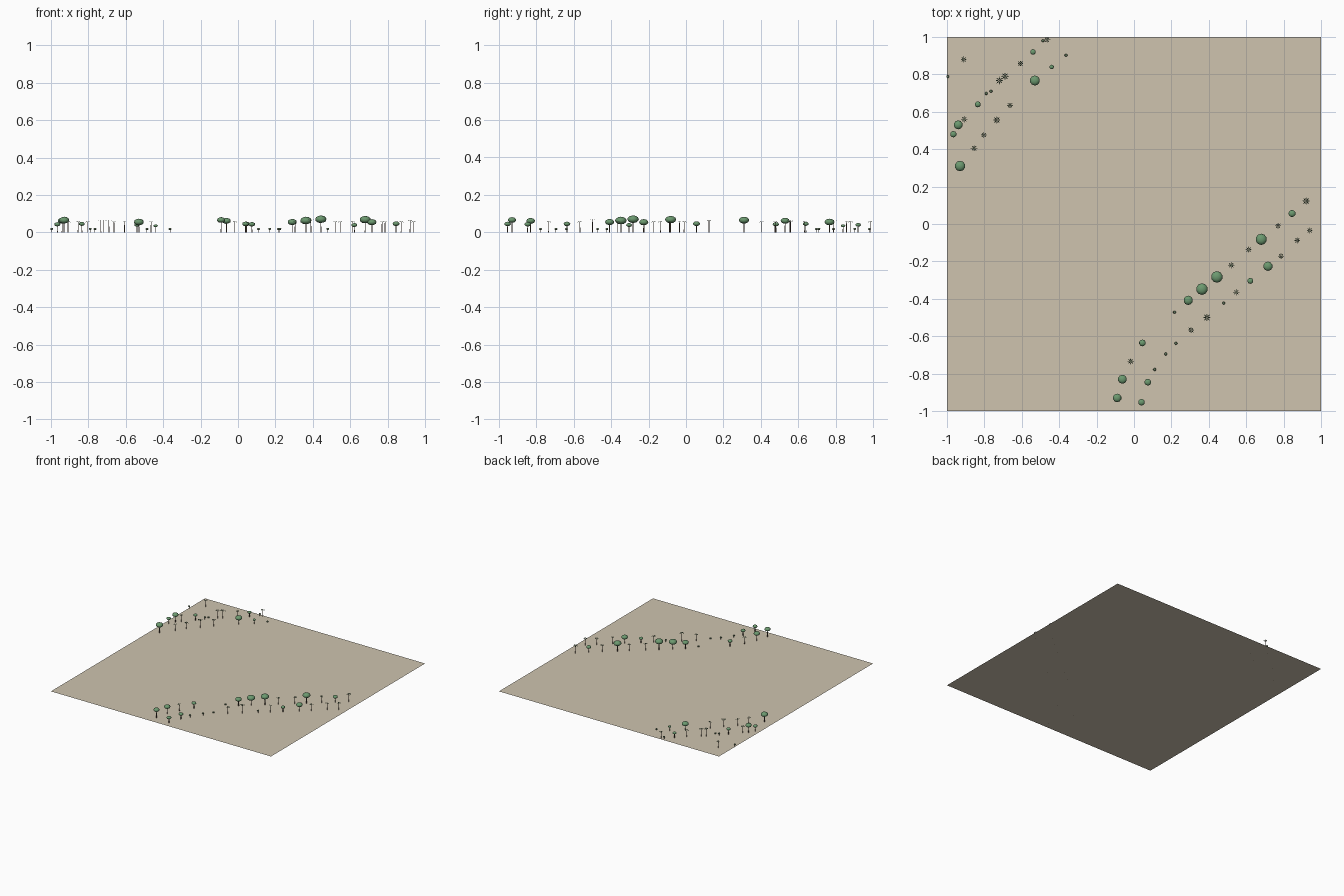
import bpy, bmesh, math
from mathutils import Matrix, Vector

if "Cube" in bpy.data.objects:
    bpy.data.objects.remove(bpy.data.objects["Cube"])

def material(name, col):
    m = bpy.data.materials.new(name)
    m.diffuse_color = (*col, 1)
    m.use_nodes = True
    m.node_tree.nodes["Principled BSDF"].inputs["Base Color"].default_value = m.diffuse_color
    return m

SAND = material("sand", (0.62, 0.55, 0.43))
LEAF = material("leaf", (0.15, 0.32, 0.16))
FROND = material("frond", (0.13, 0.2, 0.11))
BARK = material("bark", (0.16, 0.11, 0.08))

def finish(bm, name, mat, smooth=False):
    me = bpy.data.meshes.new(name)
    for f in bm.faces:
        f.smooth = smooth
    bm.to_mesh(me)
    bm.free()
    me.materials.append(mat)
    bpy.context.collection.objects.link(bpy.data.objects.new(name, me))

def trunk(bm, x, y, h, r):
    bmesh.ops.create_cone(bm, cap_ends=True, segments=6, radius1=r, radius2=r * 0.7,
                          depth=h, matrix=Matrix.Translation((x, y, h / 2)))

def crown(bm, x, y, z, r, flat):
    bmesh.ops.create_icosphere(bm, subdivisions=2, radius=r,
        matrix=Matrix.Translation((x, y, z)) @ Matrix.Diagonal((1, 1, flat, 1)))

def fronds(bm, x, y, z, r, count=8):
    # bent, pointed blades around the trunk top
    for i in range(count):
        a = math.tau * i / count
        d, s = Vector((math.cos(a), math.sin(a), 0)), Vector((-math.sin(a), math.cos(a), 0))
        c, up, w = Vector((x, y, z)), Vector((0, 0, 1)), r * 0.14
        mid = c + d * r * 0.55 + up * r * 0.1
        base, tip = bm.verts.new(c), bm.verts.new(c + d * r - up * r * 0.12)
        a1, a2 = bm.verts.new(mid + s * w), bm.verts.new(mid - s * w)
        bm.faces.new((base, a2, a1))
        bm.faces.new((a1, a2, tip))

# x, y, crown radius, crown height
TREES = [(-.54, .92, .015, .04), (-.44, .84, .012, .035), (-.53, .767, .027, .055),
         (-.835, .64, .016, .045), (-.94, .53, .024, .062), (-.966, .48, .017, .043),
         (-.93, .31, .028, .065), (.845, .056, .019, .046), (.68, -.082, .03, .068),
         (.716, -.226, .025, .054), (.622, -.304, .016, .039), (.443, -.283, .031, .07),
         (.363, -.348, .031, .063), (.29, -.408, .025, .055), (.045, -.636, .018, .045),
         (-.062, -.83, .024, .061), (.074, -.846, .018, .043), (-.09, -.93, .023, .066),
         (.04, -.953, .018, .045)]
# x, y, top height
PALMS = [(-.91, .88, .055), (-.607, .858, .055), (-.69, .79, .065), (-.72, .767, .065),
         (-.465, .985, .055), (-.663, .634, .055), (-.733, .556, .065), (-.803, .476, .055),
         (-.855, .405, .055), (-.908, .56, .055), (.92, .123, .063), (.77, -.01, .055),
         (.94, -.035, .055), (.872, -.088, .055), (.786, -.172, .055), (.613, -.137, .055),
         (.52, -.22, .055), (.547, -.365, .055), (.39, -.5, .07), (.305, -.567, .055),
         (-.018, -.734, .055)]
BUSHES = [(-.487, .98), (-.363, .902), (-.79, .698), (-.765, .71), (-.996, .788),
          (.217, -.472), (.48, -.423), (.224, -.638), (.17, -.695), (.11, -.778)]

# ground sheet
bm = bmesh.new()
bmesh.ops.create_grid(bm, x_segments=1, y_segments=1, size=1)
finish(bm, "ground", SAND)

# round trees
wood, green = bmesh.new(), bmesh.new()
for x, y, r, z in TREES:
    trunk(wood, x, y, z, 0.0028)
    crown(green, x, y, z, r, 0.66)
finish(wood, "tree_trunks", BARK)
finish(green, "tree_crowns", LEAF, True)

# palms
wood, green = bmesh.new(), bmesh.new()
for x, y, h in PALMS:
    trunk(wood, x, y, h, 0.0022)
    fronds(green, x, y, h, 0.022 if h > 0.06 else 0.018)
finish(wood, "palm_trunks", BARK)
finish(green, "palm_fronds", FROND)

# bushes on short stems
wood, green = bmesh.new(), bmesh.new()
for x, y in BUSHES:
    trunk(wood, x, y, 0.018, 0.0015)
    crown(green, x, y, 0.018, 0.008, 0.75)
finish(wood, "bush_stems", BARK)
finish(green, "bush_crowns", FROND, True)
